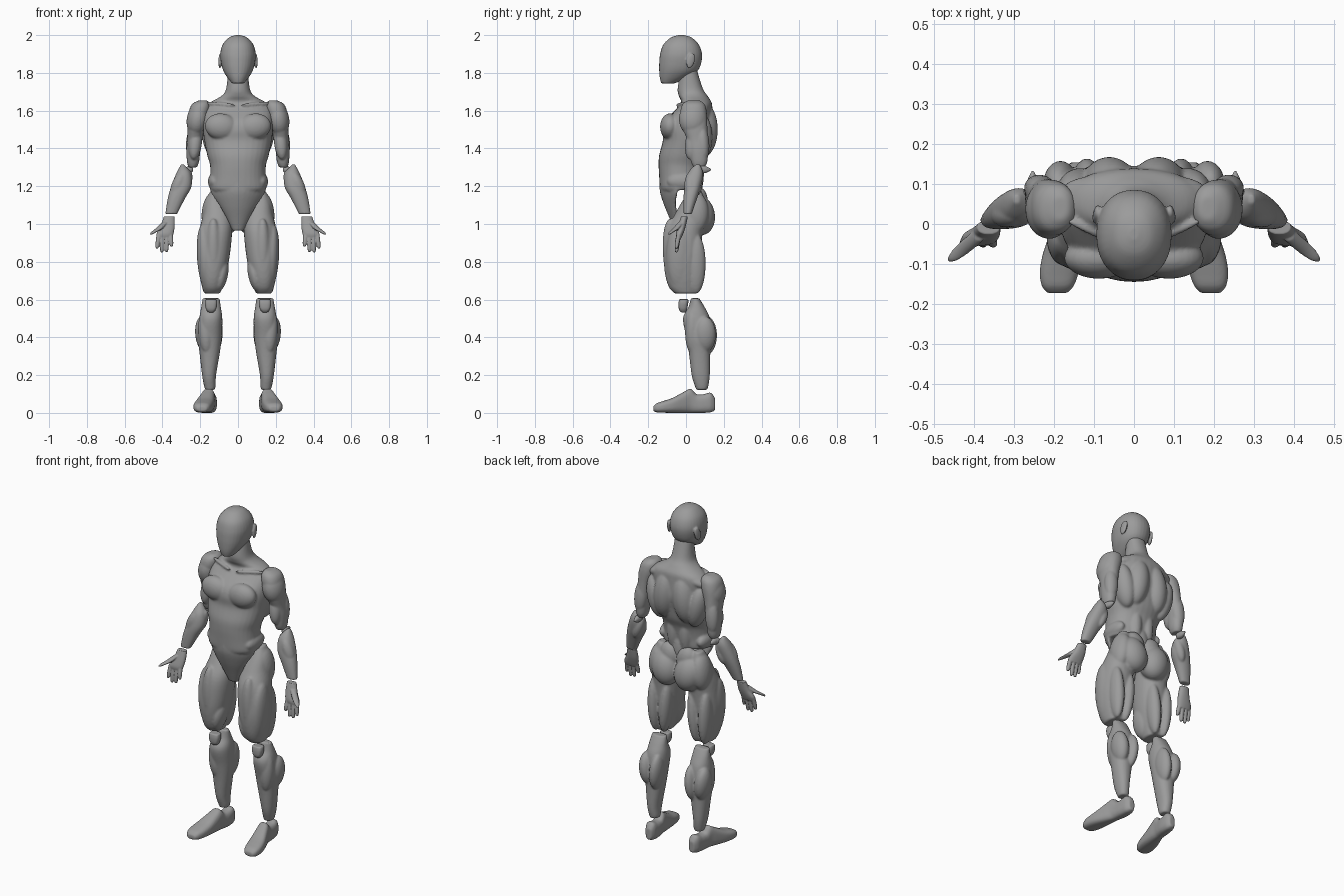
import bpy, bmesh, math
from mathutils import Matrix, Euler

grey = bpy.data.materials.new("mannequin grey")
grey.diffuse_color = (0.33, 0.33, 0.33, 1)


def spline(rings, steps=5):
    """Catmull-Rom interpolation through the key cross-sections."""
    out = []
    for i in range(len(rings) - 1):
        p = [rings[max(i - 1, 0)], rings[i], rings[i + 1], rings[min(i + 2, len(rings) - 1)]]
        for s in range(steps):
            t = s / steps
            out.append([0.5 * (2 * b + (c - a) * t + (2 * a - 5 * b + 4 * c - d) * t * t
                               + (3 * b - a - 3 * c + d) * t ** 3) for a, b, c, d in zip(*p)])
    return out + [list(rings[-1])]


def loft(bm, rings, axis="z", power=2.2, bend=0.0, sides=32):
    """Rings are (position on axis, centre a, centre b, radius a, radius b)."""
    loops = []
    for t, a, b, ra, rb in spline(rings):
        ra, rb = max(ra, 0.003), max(rb, 0.003)
        loop = []
        for k in range(sides):
            c, s = math.cos(math.tau * k / sides), math.sin(math.tau * k / sides)
            u = math.copysign(abs(c) ** (2 / power), c) * ra
            v = math.copysign(abs(s) ** (2 / power), s) * rb + bend * u * u
            loop.append(bm.verts.new((a + u, b + v, t) if axis == "z" else (a + u, t, b + v)))
        loops.append(loop)
    for l0, l1 in zip(loops, loops[1:]):
        for k in range(sides):
            n = (k + 1) % sides
            bm.faces.new((l0[k], l0[n], l1[n], l1[k]))
    bm.faces.new(loops[0])
    bm.faces.new(loops[-1])


def blob(bm, loc, radii, rot=(0, 0, 0)):
    """Ellipsoid muscle, rotation in degrees."""
    m = (Matrix.Translation(loc) @ Euler([math.radians(r) for r in rot]).to_matrix().to_4x4()
         @ Matrix.Diagonal((*radii, 1)))
    bmesh.ops.create_icosphere(bm, subdivisions=4, radius=1, matrix=m)


def part(name, lofts=(), blobs=(), voxel=0.007, smooth=3):
    """Join the +x half, mirror it and fuse everything into one smooth skin."""
    bm = bmesh.new()
    for item in lofts:
        rings, options = item if isinstance(item, tuple) else (item, {})
        loft(bm, rings, **options)
    for b in blobs:
        blob(bm, *b)
    bmesh.ops.recalc_face_normals(bm, faces=bm.faces)
    mesh = bpy.data.meshes.new(name)
    bm.to_mesh(mesh)
    bm.free()
    mesh.materials.append(grey)
    ob = bpy.data.objects.new(name, mesh)
    bpy.context.collection.objects.link(ob)
    mirror = ob.modifiers.new("mirror", 'MIRROR')
    mirror.use_mirror_merge = False
    remesh = ob.modifiers.new("fuse", 'REMESH')
    remesh.mode = 'VOXEL'
    remesh.voxel_size = voxel
    remesh.use_smooth_shade = True
    relax = ob.modifiers.new("relax", 'SMOOTH')
    relax.factor = 0.5
    relax.iterations = smooth
    return ob


# Head: egg-shaped skull with a smooth face and ears
part("head", [[(2.0, 0, -.025, .012, .015), (1.987, 0, -.025, .048, .055), (1.95, 0, -.026, .081, .094),
               (1.90, 0, -.026, .094, .111), (1.85, 0, -.031, .089, .111), (1.81, 0, -.041, .077, .101),
               (1.775, 0, -.065, .056, .074), (1.745, 0, -.095, .032, .036)]],
     [((.094, .025, 1.865), (.009, .022, .042), (-15, 0, 12))], 0.005)

# Torso: neck, ribcage, waist and the front apron of the abdomen
part("torso", [
    [(1.82, 0, .015, .052, .042), (1.72, 0, .022, .062, .066), (1.68, 0, .037, .085, .076),
     (1.645, 0, .055, .145, .08), (1.61, 0, .045, .18, .095), (1.55, 0, .018, .185, .125),
     (1.50, 0, .01, .185, .135), (1.44, 0, .005, .178, .128), (1.365, 0, -.012, .163, .13),
     (1.31, 0, -.025, .148, .12), (1.25, 0, -.03, .147, .112), (1.20, 0, -.031, .152, .108),
     (1.18, 0, -.031, .146, .104)],
    ([(1.23, 0, -.112, .15, .028), (1.17, 0, -.111, .145, .027), (1.10, 0, -.09, .10, .026),
      (1.03, 0, -.062, .06, .025), (.965, 0, -.04, .03, .02)], dict(bend=3.0))],
    [((.088, -.085, 1.515), (.087, .052, .07), (0, -8, 0)),      # chest
     ((.062, .085, 1.50), (.072, .083, .15), (0, -6, 0)),        # back
     ((.135, .075, 1.46), (.055, .065, .13), (0, 12, 0)),        # side of back
     ((.10, .06, 1.62), (.10, .06, .035), (0, 18, 0)),           # shoulder slope
     ((.04, .05, 1.27), (.04, .045, .13)),                       # lower back
     ((0, .06, 1.16), (.045, .03, .09)),                         # base of spine
     ((.125, -.02, 1.225), (.034, .08, .045)),                   # flank
     ((.095, -.02, 1.635), (.085, .012, .010), (0, -4, 22))],    # collarbone
    0.007, 2)

# Upper arms: shoulder cap, front and rear arm muscles
part("upper_arms", [[(1.655, .185, .04, .02, .03), (1.635, .195, .04, .048, .058), (1.59, .206, .04, .055, .07),
                     (1.52, .22, .045, .046, .068), (1.45, .228, .06, .04, .056), (1.39, .236, .067, .037, .05),
                     (1.33, .238, .07, .032, .043), (1.30, .24, .07, .022, .03)]],
     [((.213, .037, 1.555), (.058, .074, .09), (0, -10, 0)),
      ((.226, .033, 1.43), (.035, .037, .09), (-8, -6, 0)),
      ((.236, .088, 1.43), (.039, .035, .10), (4, -4, 0))], 0.006, 2)

# Elbows: small ball and pointed tip at the back
part("elbows", [([(.08, .256, 1.288, .018, .02), (.105, .255, 1.288, .014, .018),
                  (.134, .253, 1.288, .003, .003)], dict(axis="y"))],
     [((.257, .078, 1.288), (.02, .018, .02))], 0.004, 1)

# Forearms, tapering outward and forward to the wrist
part("forearms", [[(1.315, .294, .062, .008, .012), (1.27, .288, .05, .038, .04), (1.20, .300, .036, .054, .044),
                   (1.13, .328, .022, .045, .035), (1.052, .354, .009, .031, .021)]],
     [((.318, .025, 1.20), (.035, .034, .08), (0, -20, 0)),
      ((.275, .055, 1.215), (.028, .032, .07), (0, -18, 0))], 0.006, 2)


# Hands: palm, four fingers and an outward thumb
def finger(x0, x1, tip):
    mid = (0.95 + tip) / 2
    return [(.95, x0, -.036, .011, .012), (mid, (x0 + x1) / 2, -.045, .0115, .012),
            (tip + .008, x1, -.05, .009, .009), (tip, x1, -.05, .004, .004)]


palm = [(1.04, .364, -.008, .029, .018), (.99, .372, -.022, .037, .021),
        (.95, .386, -.034, .045, .02), (.925, .389, -.038, .04, .013)]
thumb = [(1.01, .385, -.025, .016, .016), (.975, .42, -.055, .018, .016),
         (.955, .449, -.08, .014, .012), (.943, .462, -.091, .004, .004)]
part("hands", [palm, thumb, finger(.42, .428, .87), finger(.398, .403, .85),
               finger(.377, .378, .852), finger(.357, .352, .88)], (), 0.0035, 2)

# Thighs with buttocks, front muscles and paired rear muscles
part("thighs", [[(1.18, .122, .05, .02, .03), (1.12, .118, .04, .053, .06), (1.05, .11, .025, .075, .085),
                 (.96, .118, -.008, .087, .097), (.83, .129, -.02, .085, .098), (.73, .134, -.02, .07, .09),
                 (.665, .136, -.015, .054, .075), (.632, .137, -.005, .042, .055)]],
     [((.076, .077, 1.045), (.084, .076, .105), (8, 12, 0)),     # buttock
      ((.055, .07, 1.12), (.06, .045, .075), (0, 15, 0)),        # upper hip
      ((.14, .05, 1.06), (.052, .07, .11), (0, -6, 0)),          # outer hip
      ((.173, -.035, .82), (.044, .07, .18), (0, 4, 0)),         # outer front muscle
      ((.088, -.045, .73), (.034, .055, .09), (0, -12, 0)),      # inner front muscle
      ((.13, -.07, .84), (.045, .052, .19), (4, 0, 0)),          # middle front muscle
      ((.095, .05, .79), (.036, .05, .16), (0, -5, 0)),          # inner rear muscle
      ((.168, .052, .79), (.036, .052, .16), (0, 2, 0))],        # outer rear muscle
     0.007, 2)

# Kneecaps, floating in front of the joint
part("kneecaps", [([(.602, .143, -.012, .03, .024), (.58, .143, -.014, .033, .026),
                    (.55, .143, -.016, .027, .022), (.532, .143, -.014, .015, .014)],
                   dict(power=3))], (), 0.005, 2)

# Lower legs with split calf muscles
part("lower_legs", [[(.607, .142, .048, .045, .022), (.56, .143, .056, .052, .043), (.50, .144, .055, .061, .071),
                     (.40, .150, .068, .064, .066), (.32, .150, .072, .054, .057), (.20, .153, .078, .037, .048),
                     (.14, .149, .083, .030, .035), (.122, .148, .083, .024, .028)]],
     [((.118, .105, .41), (.036, .059, .105), (0, -4, 0)),
      ((.184, .10, .415), (.042, .058, .095), (0, 6, 0)),
      ((.17, .035, .43), (.04, .04, .12), (0, 3, 0))], 0.006, 2)

# Feet, turned slightly outward, with a dip for the ankle
part("feet", [([(-.173, .192, .022, .025, .012), (-.155, .191, .027, .04, .024), (-.12, .187, .032, .049, .031),
                (-.07, .178, .040, .049, .040), (-.01, .164, .056, .041, .056), (.025, .156, .064, .035, .064),
                (.055, .151, .050, .034, .050), (.09, .147, .049, .035, .049), (.13, .145, .055, .031, .052),
                (.154, .143, .045, .017, .032)], dict(axis="y", power=2.8))], (), 0.005, 2)
